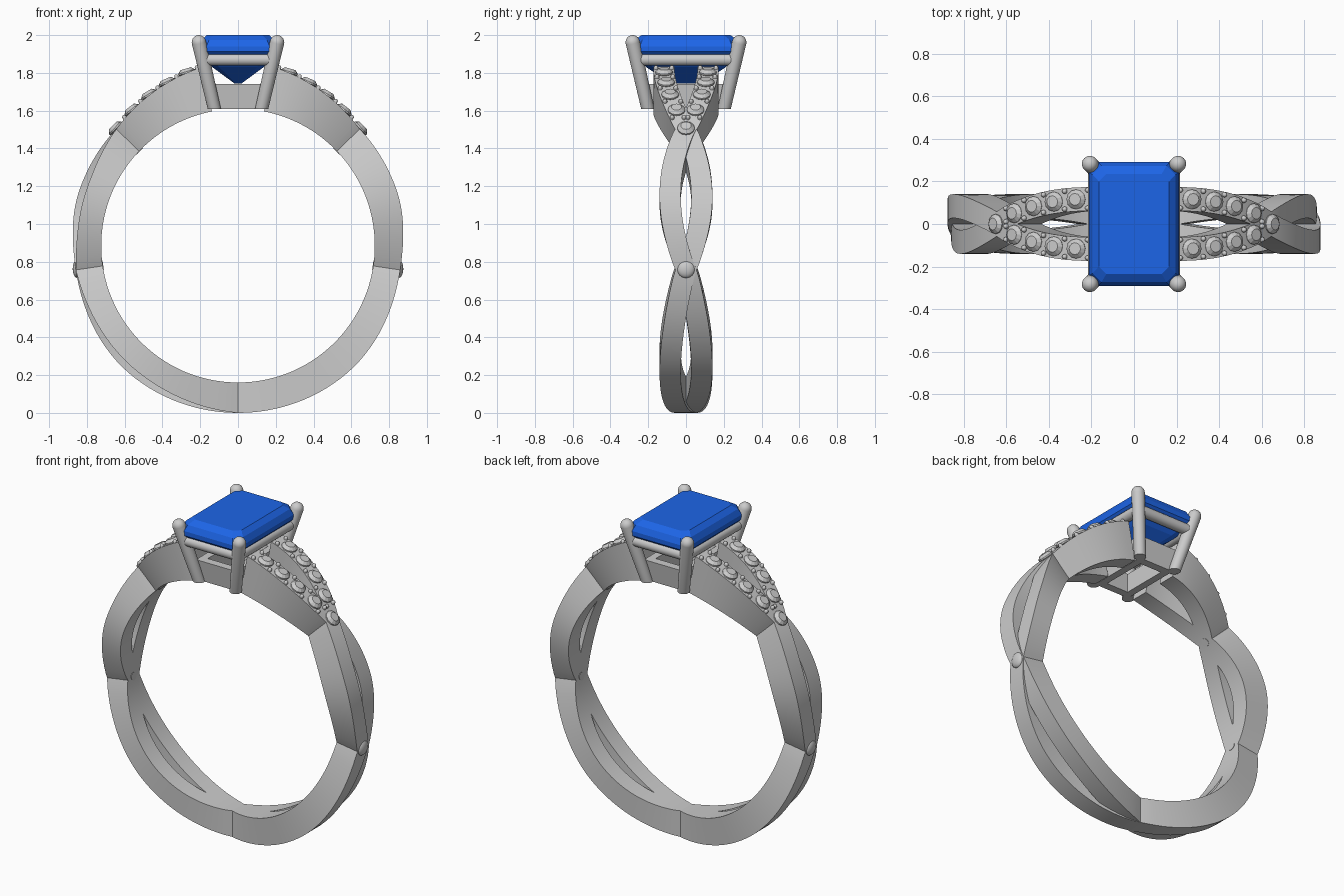
import bpy, bmesh
from math import sin, cos, pi, radians
from mathutils import Vector, Matrix

if "Cube" in bpy.data.objects:
    bpy.data.objects.remove(bpy.data.objects["Cube"])

CZ = 0.885      # height of the finger hole centre
R_IN = 0.724    # finger hole radius
HW = 0.056      # half width of one strand
PROFILE = [(-90, .885), (-50, .888), (-8.5, .868), (20, .89), (44, .893), (80, .968)]


def finish(name, bm, smooth=None, mat=None):
    bmesh.ops.recalc_face_normals(bm, faces=bm.faces[:])
    me = bpy.data.meshes.new(name)
    bm.to_mesh(me)
    bm.free()
    ob = bpy.data.objects.new(name, me)
    bpy.context.collection.objects.link(ob)
    if mat:
        me.materials.append(mat)
    if smooth:
        bpy.context.view_layer.objects.active = ob
        ob.select_set(True)
        bpy.ops.object.shade_smooth_by_angle(angle=radians(smooth))
        ob.select_set(False)
    return ob


def loft(bm, rings):
    loops = [[bm.verts.new(p) for p in r] for r in rings]
    n = len(loops[0])
    for a, b in zip(loops, loops[1:]):
        for i in range(n):
            bm.faces.new((a[i], a[(i + 1) % n], b[(i + 1) % n], b[i]))
    bm.faces.new(loops[0])
    bm.faces.new(loops[-1])


def lathe(bm, pos, axis, profile, n=12):
    # profile of (radius, distance along axis)
    m = Matrix.Translation(pos) @ Vector(axis).to_track_quat('Z', 'Y').to_matrix().to_4x4()
    loft(bm, [[m @ Vector((r * cos(2 * pi * i / n), r * sin(2 * pi * i / n), h)) for i in range(n)]
              for r, h in profile])


def rod(bm, a, b, r0, r1, n=20, dome=0):
    a, b = Vector(a), Vector(b)
    d = (b - a).length
    prof = [(r0, 0), (r1, d)]
    prof += [(max(r1 * cos(k * pi / 12), .0005), d + r1 * sin(k * pi / 12)) for k in range(1, 7)] if dome else []
    lathe(bm, a, b - a, prof, n)


def outer(deg):
    for (a, ra), (b, rb) in zip(PROFILE, PROFILE[1:]):
        if deg <= b:
            t = (deg - a) / (b - a)
            t = t * t * (3 - 2 * t) if b < 50 else t
            return ra + (rb - ra) * t
    return PROFILE[-1][1]


def top_y(deg):
    t = min(max((deg - 43.5) / 33.5, 0), 1)
    return .117 * sin(pi / 2 * t ** .92)


def radial(deg, sx):
    return Vector((sx * cos(radians(deg)), 0, sin(radians(deg))))


def at(deg, r, y, sx):
    return radial(deg, sx) * r + Vector((0, y, CZ))


# Woven band: two crossing strands in lobes, plus split shoulders at the top
LOBES = [("lower", -90, -8.5), ("middle", -8.5, 44), ("shoulder", 43.5, 79)]
for sx, xn in ((1, "right"), (-1, "left")):
    for sy, yn in ((-1, "front"), (1, "back")):
        for part, a0, a1 in LOBES:
            rings, N = [], 28
            for i in range(N + 1):
                t = i / N
                d = a0 + (a1 - a0) * t
                r = outer(d)
                if part == "shoulder":
                    y = sy * top_y(d)
                else:
                    s = sin(pi * t)
                    y = sy * .084 * s ** (.9 if part == "middle" else .85)
                    if sx * sy > 0:        # this strand passes underneath
                        r -= .035 * s
                rings.append([at(d, R_IN, y - HW, sx), at(d, r, y - HW, sx),
                              at(d, r, y + HW, sx), at(d, R_IN, y + HW, sx)])
            bm = bmesh.new()
            loft(bm, rings)
            finish(f"{part}_strand_{xn}_{yn}", bm, 30)

# Small round stones, their prong beads, and the stones at the side crossings
STONE = [(.004, -.035), (.046, -.004), (.046, .004), (.028, .02)]
ANGLES = [73.5, 66.5, 59.5, 52]
for sx, xn in ((1, "right"), (-1, "left")):
    stones, beads, posts = bmesh.new(), bmesh.new(), bmesh.new()
    lathe(stones, at(43.8, .899, 0, sx), radial(43.8, sx), STONE)
    for sy in (-1, 1):
        for d in ANGLES:
            lathe(stones, at(d, outer(d) + .003, sy * top_y(d), sx), radial(d, sx), STONE)
        for d in (77, 70, 63, 56, 48.5):
            for e in (-1, 1):
                p = at(d, outer(d) - .01, sy * top_y(d) + e * .042, sx)
                rod(beads, p, p + radial(d, sx) * .016, .013, .012, 10, 1)
    # side crossing stone with a round bore end showing inside the band
    bmesh.ops.create_uvsphere(posts, u_segments=20, v_segments=12, radius=.048,
                              matrix=Matrix.Translation(at(-8.2, .86, 0, sx)) @ Matrix.Diagonal((.5, 1, 1, 1)))
    for d in (-8.2, 43.8):
        rod(posts, at(d, R_IN - .003, 0, sx), at(d, .85, 0, sx), .024, .024)
    finish(f"shoulder_stones_{xn}", stones)
    finish(f"stone_beads_{xn}", beads, 40)
    finish(f"side_crossing_stone_{xn}", posts, 40)

# Hollow rectangular base of the head
bm = bmesh.new()
loops = []
for hx, hy, z in ((.12, .195, 1.61), (.138, .215, 1.742), (.092, .165, 1.742), (.075, .145, 1.61)):
    loops.append([bm.verts.new((x * hx, y * hy, z)) for x, y in ((-1, -1), (1, -1), (1, 1), (-1, 1))])
for k in range(4):
    a, b = loops[k], loops[(k + 1) % 4]
    for i in range(4):
        bm.faces.new((a[i], a[(i + 1) % 4], b[(i + 1) % 4], b[i]))
finish("head_base", bm)

# Four flared prongs with rounded tips
for sx, xn in ((1, "right"), (-1, "left")):
    for sy, yn in ((-1, "front"), (1, "back")):
        bm = bmesh.new()
        rod(bm, (sx * .123, sy * .2, 1.60), (sx * .207, sy * .282, 1.962), .034, .038, 24, 1)
        cut = bmesh.ops.bisect_plane(bm, geom=bm.verts[:] + bm.edges[:] + bm.faces[:],
                                     plane_co=(0, 0, 1.61), plane_no=(0, 0, -1), clear_outer=True)
        bmesh.ops.holes_fill(bm, edges=bm.edges[:])
        finish(f"prong_{xn}_{yn}", bm, 40)

# Gallery rail joining the prongs under the stone
bm = bmesh.new()
C = [(-.183, -.26, 1.87), (.183, -.26, 1.87), (.183, .26, 1.87), (-.183, .26, 1.87)]
for i in range(4):
    rod(bm, C[i], C[(i + 1) % 4], .032, .032)
finish("gallery_rail", bm, 40)

# Step-cut blue centre stone
blue = bpy.data.materials.new("blue_stone")
blue.diffuse_color = (.012, .13, .8, 1)
blue.use_nodes = True
blue.node_tree.nodes["Principled BSDF"].inputs["Base Color"].default_value = blue.diffuse_color
rings = []
for hx, hy, c, z in ((.165, .235, .035, 2.0), (.195, .273, .042, 1.975), (.212, .29, .045, 1.94),
                     (.212, .29, .045, 1.912), (.135, .21, .035, 1.83), (.02, .085, .008, 1.745)):
    rings.append([Vector((x, y, z)) for x, y in (
        (-hx + c, -hy), (hx - c, -hy), (hx, -hy + c), (hx, hy - c),
        (hx - c, hy), (-hx + c, hy), (-hx, hy - c), (-hx, -hy + c))])
bm = bmesh.new()
loft(bm, rings)
finish("centre_stone", bm, None, blue)
